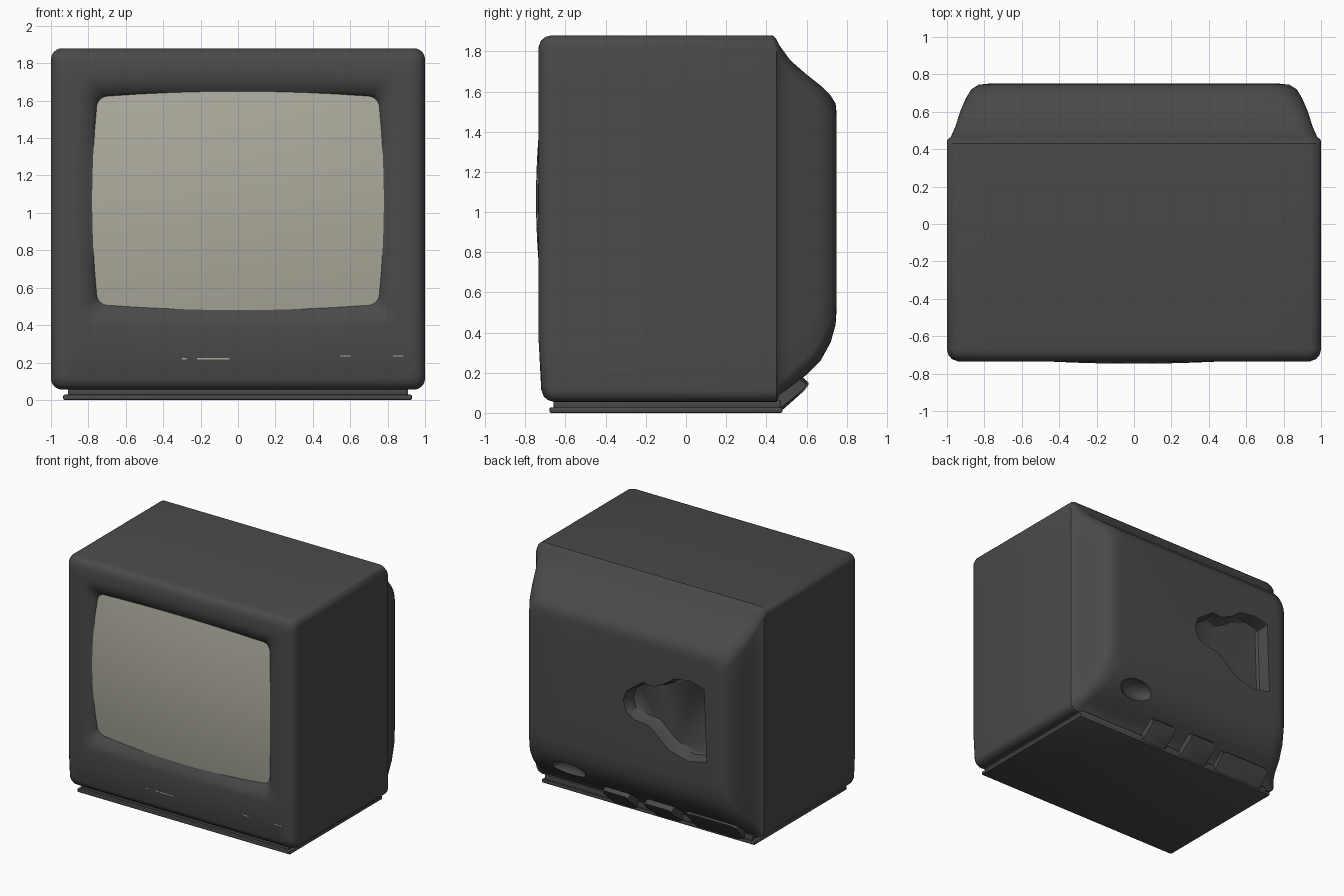
import bpy, bmesh, math
from mathutils import Vector

if "Cube" in bpy.data.objects:
    bpy.data.objects.remove(bpy.data.objects["Cube"])


def material(name, rgb):
    m = bpy.data.materials.new(name)
    m.diffuse_color = (*rgb, 1)
    m.use_nodes = True
    m.node_tree.nodes["Principled BSDF"].inputs["Base Color"].default_value = m.diffuse_color
    return m


DARK = material("charcoal plastic", (0.068, 0.068, 0.068))
GLASS = material("warm grey glass", (0.42, 0.41, 0.34))


def screen_y(x, z):
    """Depth of the bulging picture tube."""
    return -0.747 + 0.035 * (x / 0.78) ** 2 + 0.045 * ((z - 1.065) / 0.585) ** 2


def ring(y, hw, z0, z1, r, bow=0.0, arc=6, side=8):
    """Rounded rectangle; bow pushes the middles of the sides outwards."""
    cz, hh = (z0 + z1) / 2, (z1 - z0) / 2
    ew, eh = hw - bow, hh - bow
    corners = [(1, 1), (-1, 1), (-1, -1), (1, -1)]
    pts = []
    for k, (sx, sz) in enumerate(corners):
        c = Vector((sx * (ew - r), sz * (eh - r)))
        for i in range(arc + 1):
            a = math.pi / 2 * (k + i / arc)
            pts.append(c + Vector((math.cos(a), math.sin(a))) * r)
        a = math.pi / 2 * (k + 1)
        nx, nz = corners[(k + 1) % 4]
        start = pts[-1]
        end = Vector((nx * (ew - r), nz * (eh - r))) + Vector((math.cos(a), math.sin(a))) * r
        pts += [start.lerp(end, i / side) for i in range(1, side)]
    out = []
    for p in pts:
        u, v = p.x / ew, p.y / eh
        x = p.x + bow * u * (1 - v * v)
        z = cz + p.y + bow * v * (1 - u * u)
        out.append(Vector((x, y(x, z) if callable(y) else y, z)))
    return out


def finish(ob, mat, angle=40):
    ob.data.materials.clear()
    ob.data.materials.append(mat)
    bpy.ops.object.select_all(action='DESELECT')
    ob.select_set(True)
    bpy.context.view_layer.objects.active = ob
    bpy.ops.object.shade_smooth_by_angle(angle=math.radians(angle))


def mesh_object(name, bm):
    bmesh.ops.recalc_face_normals(bm, faces=bm.faces)
    me = bpy.data.meshes.new(name)
    bm.to_mesh(me)
    bm.free()
    ob = bpy.data.objects.new(name, me)
    bpy.context.collection.objects.link(ob)
    return ob


def loft(name, rings, cap_start=True, cap_end=True):
    bm = bmesh.new()
    loops = [[bm.verts.new(p) for p in r] for r in rings]
    n = len(loops[0])
    for a, b in zip(loops, loops[1:]):
        for i in range(n):
            bm.faces.new((a[i], a[(i + 1) % n], b[(i + 1) % n], b[i]))
    if cap_start:
        bm.faces.new(loops[0])
    if cap_end:
        bm.faces.new(loops[-1])
    return mesh_object(name, bm)


def box(name, x0, x1, y0, y1, z0, z1, bevel=0.0):
    bm = bmesh.new()
    bmesh.ops.create_cube(bm, size=1)
    for v in bm.verts:
        v.co = ((x0 + x1) / 2 + v.co.x * (x1 - x0), (y0 + y1) / 2 + v.co.y * (y1 - y0),
                (z0 + z1) / 2 + v.co.z * (z1 - z0))
    if bevel:
        bmesh.ops.bevel(bm, geom=bm.edges[:], offset=bevel, segments=2, profile=0.5, affect='EDGES')
    return mesh_object(name, bm)


def cut(ob, cutter):
    m = ob.modifiers.new("cut", 'BOOLEAN')
    m.operation, m.solver, m.object = 'DIFFERENCE', 'EXACT', cutter
    bpy.context.view_layer.objects.active = ob
    bpy.ops.object.modifier_apply(modifier=m.name)
    bpy.data.objects.remove(cutter)


# Cabinet: tapered back, box sides, rounded front rim, soft bezel around the tube
B, T = 0.055, 1.88
SCREEN = (0.78, 0.48, 1.65, 0.05, 0.03)
back = [(0.75, 0.78, 0.52, 1.49, 0.10), (0.745, 0.83, 0.44, 1.54, 0.11), (0.72, 0.87, 0.35, 1.58, 0.11),
        (0.67, 0.90, 0.26, 1.63, 0.10), (0.60, 0.93, 0.19, 1.685, 0.09), (0.52, 0.955, 0.13, 1.755, 0.08),
        (0.465, 0.98, 0.09, 1.83, 0.06), (0.45, 0.998, B, 1.86, 0.06), (0.43, 1.0, B, T, 0.06)]
rings = [ring(*b) for b in back]
for y, i in [(-0.67, 0), (-0.70, 0.008), (-0.722, 0.026), (-0.735, 0.06)]:
    rings.append(ring(lambda x, z, y=y: y + (0.014 if z < 0.3 else 0), 1 - i, B + i, T - i, 0.06))
rings += [ring(-0.735, 0.86, 0.39, 1.74, 0.07, 0.01),
          ring(-0.728, 0.825, 0.425, 1.70, 0.06, 0.02),
          ring(lambda x, z: screen_y(x, z) * 0.5 - 0.36, 0.795, 0.46, 1.665, 0.05, 0.028),
          ring(screen_y, *SCREEN),
          ring(-0.62, 0.77, 0.49, 1.64, 0.05, 0.03)]
cabinet = loft("cabinet", rings)

# Irregular socket pocket in the back
outline = [(-0.70, 0.70), (-0.68, 1.27), (-0.56, 1.30), (-0.42, 1.28), (-0.34, 1.22), (-0.24, 1.17),
           (-0.15, 1.18), (-0.08, 1.13), (-0.01, 1.08), (0.02, 1.0), (-0.01, 0.91), (-0.08, 0.87),
           (-0.20, 0.86), (-0.27, 0.80), (-0.38, 0.71), (-0.54, 0.67)]
mid = Vector((-0.4, 0, 0.98))


def outline_at(y, s):
    return [mid + (Vector((x, 0, z)) - mid) * s + Vector((0, y, 0)) for x, z in outline]


cut(cabinet, loft("pocket_cutter", [outline_at(0.64, 0.90), outline_at(0.655, 0.96),
                                    outline_at(0.73, 0.99), outline_at(0.80, 1.07)]))

# Shallow dimple low on the back
bm = bmesh.new()
bmesh.ops.create_uvsphere(bm, u_segments=24, v_segments=14, radius=1)
for v in bm.verts:
    v.co = (0.55 + v.co.x * 0.15, 0.70 + v.co.y * 0.09, 0.27 + v.co.z * 0.08)
cut(cabinet, mesh_object("dimple_cutter", bm))
finish(cabinet, DARK)

# Picture tube: same outline as the bezel, shrinking towards the centre
edge = ring(screen_y, *SCREEN)
tube = []
for s in (1.0, 0.85, 0.7, 0.55, 0.4, 0.25, 0.12, 0.03):
    row = []
    for p in edge:
        x, z = p.x * s, 1.065 + (p.z - 1.065) * s
        row.append(Vector((x, screen_y(x, z), z)))
    tube.append(row)
screen = loft("screen", tube, cap_start=False)
if sum(f.normal.y for f in screen.data.polygons) > 0:
    screen.data.flip_normals()
finish(screen, GLASS)

# Stepped base under the cabinet
finish(box("base_plate", -0.935, 0.93, -0.68, 0.48, 0.0, 0.028, 0.008), DARK)
finish(box("base_step", -0.91, 0.91, -0.66, 0.47, 0.022, 0.065, 0.006), DARK)

# Sloping clips joining the base to the tapered back
for i, (x, w, reach) in enumerate([(0.20, 0.11, 0.60), (-0.18, 0.12, 0.61), (-0.62, 0.22, 0.57)]):
    profile = [(0.40, 0.01), (0.475, 0.01), (reach - 0.02, 0.115), (reach, 0.15), (reach - 0.03, 0.18),
               (0.52, 0.20), (0.40, 0.12)]
    clip = loft(f"back_clip_{i + 1}", [[Vector((x + sx * w * k, y, 0.10 + (z - 0.10) * h)) for y, z in profile]
                                       for sx, k, h in [(-1, 1, 0.8), (-1, 0.8, 1), (1, 0.8, 1), (1, 1, 0.8)]])
    finish(clip, DARK)

# Fine pale slots along the control strip
for i, (x0, x1, z) in enumerate([(-0.30, -0.275, 0.22), (-0.22, -0.045, 0.22), (0.545, 0.605, 0.235),
                                 (0.83, 0.885, 0.235)]):
    y = -0.721 - 0.014 * (z - 0.115) / 0.275
    finish(box(f"control_slot_{i + 1}", x0, x1, y - 0.001, y + 0.006, z - 0.003, z + 0.003), GLASS)
